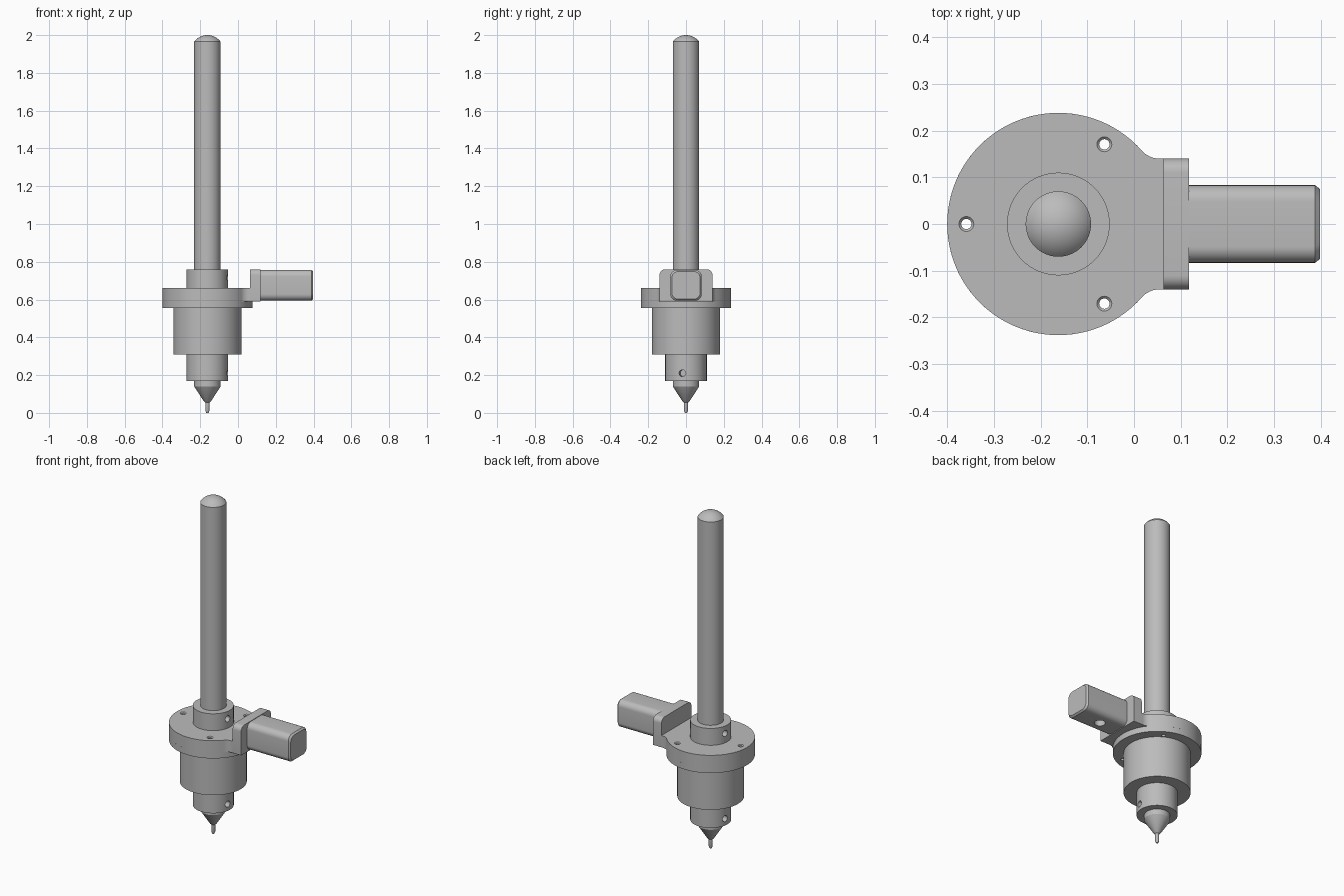
import bpy, bmesh
from math import sin, cos, pi, radians, sqrt, atan2
from mathutils import Matrix

cube = bpy.data.objects.get("Cube")
if cube:
    bpy.data.objects.remove(cube, do_unlink=True)

AXIS = -0.162          # x of the spindle axis
FLANGE_R = 0.238

steel = bpy.data.materials.new("plain grey")
steel.use_nodes = True
grey = (0.5, 0.5, 0.5, 1)
steel.diffuse_color = grey
steel.node_tree.nodes["Principled BSDF"].inputs["Base Color"].default_value = grey


def loft(name, loops, matrix=None):
    """Skin a stack of equal-length point loops and cap both ends."""
    bm = bmesh.new()
    rings = [[bm.verts.new(p) for p in loop] for loop in loops]
    n = len(rings[0])
    for a, b in zip(rings, rings[1:]):
        for i in range(n):
            j = (i + 1) % n
            bm.faces.new((a[i], a[j], b[j], b[i]))
    bm.faces.new(rings[0])
    bm.faces.new(rings[-1])
    if matrix:
        bm.transform(matrix)
    bmesh.ops.recalc_face_normals(bm, faces=bm.faces)
    mesh = bpy.data.meshes.new(name)
    bm.to_mesh(mesh)
    bm.free()
    mesh.materials.append(steel)
    ob = bpy.data.objects.new(name, mesh)
    bpy.context.collection.objects.link(ob)
    return ob


def turned(name, profile, matrix=None, n=64):
    """Round part from (radius, height) pairs, on the spindle axis by default."""
    loops = [[(r * cos(2 * pi * i / n), r * sin(2 * pi * i / n), z)
              for i in range(n)] for r, z in profile]
    return loft(name, loops, matrix or Matrix.Translation((AXIS, 0, 0)))


def arc(cx, cy, r, a0, a1, n):
    return [(cx + r * cos(a0 + (a1 - a0) * i / n),
             cy + r * sin(a0 + (a1 - a0) * i / n)) for i in range(n + 1)]


def rounded_box(y, z0, z1, r_low, r_top):
    """Section in the y-z plane with rounded corners."""
    pts = []
    for k, (sy, sz) in enumerate([(1, 1), (-1, 1), (-1, -1), (1, -1)]):
        r = r_top if sz > 0 else r_low
        cz = z1 - r if sz > 0 else z0 + r
        pts += arc(sy * (y - r), cz, r, k * pi / 2, (k + 1) * pi / 2, 8)
    return pts


def cut(ob, cutters):
    for c in cutters:
        c.hide_render = True
        mod = ob.modifiers.new("hole", 'BOOLEAN')
        mod.operation, mod.solver, mod.object = 'DIFFERENCE', 'EXACT', c
    bpy.context.view_layer.update()
    graph = bpy.context.evaluated_depsgraph_get()
    mesh = bpy.data.meshes.new_from_object(ob.evaluated_get(graph))
    ob.modifiers.clear()
    ob.data = mesh
    for c in cutters:
        bpy.data.objects.remove(c, do_unlink=True)


parts = []

# Rod with a domed top
dome_r, dome_h = 0.0875, 0.035
half = atan2(0.07, dome_r - dome_h)
dome = [(dome_r * sin(half * k / 10), 2 - dome_r + dome_r * cos(half * k / 10))
        for k in range(10, 0, -1)]
parts.append(turned("rod", [(0.07, 0.7)] + dome + [(0.001, 2)]))

# Collars, each with two opposed set screw holes
for name, z0, z1, hole_z in [("upper_collar", 0.64, 0.76, 0.715),
                             ("lower_collar", 0.17, 0.33, 0.21)]:
    collar = turned(name, [(0.11, z0), (0.11, z1)])
    holes = []
    for turn in (-10, 170):
        m = (Matrix.Translation((AXIS, 0, hole_z)) @ Matrix.Rotation(radians(turn), 4, 'Z')
             @ Matrix.Rotation(pi / 2, 4, 'Y'))
        holes.append(turned("cutter", [(0.018, 0.07), (0.018, 0.15)], m, 24))
    cut(collar, holes)
    parts.append(collar)

# Main body
parts.append(turned("body", [(0.18, 0.31), (0.18, 0.6)]))

# Nozzle: neck, cone and pin
parts.append(turned("nozzle", [(0.07, 0.18), (0.07, 0.14), (0.018, 0.06), (0.011, 0.055),
                               (0.011, 0.012), (0.006, 0)]))

# Flange: round lower disc, upper plate with a filleted tab
lower = turned("flange_lower", [(FLANGE_R, 0.555), (FLANGE_R, 0.59)], n=96)
tab_y, fillet = 0.14, 0.05
fx = sqrt((FLANGE_R + fillet) ** 2 - (tab_y + fillet) ** 2)
meet = atan2(tab_y + fillet, fx)
edge = arc(AXIS + fx, tab_y + fillet, fillet, -pi / 2, meet - pi, 8)
rim = arc(AXIS, 0, FLANGE_R, meet, 2 * pi - meet, 72)[1:-1]
outline = [(0.063, tab_y)] + edge + rim + [(x, -y) for x, y in reversed(edge)] + [(0.063, -tab_y)]
upper = loft("flange_upper", [[(x, y, z) for x, y in outline] for z in (0.59, 0.66)])
for plate in (lower, upper):
    holes = []
    for k in range(3):
        a = pi / 3 + k * 2 * pi / 3
        m = Matrix.Translation((AXIS + 0.197 * cos(a), 0.197 * sin(a), 0))
        holes.append(turned("cutter", [(0.011, 0.5), (0.011, 0.655), (0.016, 0.66),
                                       (0.016, 0.7)], m, 24))
    cut(plate, holes)
    parts.append(plate)

# Upright motor mount
section = rounded_box(0.14, 0.59, 0.76, 0.001, 0.03)
parts.append(loft("motor_mount", [[(x, y, z) for y, z in section] for x in (0.063, 0.118)]))

# Motor with a chamfered end and an outlet underneath
loops = []
for x, inset in [(0.11, 0), (0.388, 0), (0.398, 0.008)]:
    section = rounded_box(0.083 - inset, 0.594 + inset, 0.757 - inset, 0.035, 0.035)
    loops.append([(x, y, z) for y, z in section])
motor = loft("motor", loops)
cut(motor, [turned("cutter", [(0.03, 0.55), (0.03, 0.63)],
                   Matrix.Translation((0.24, 0, 0)), 32)])
parts.append(motor)

# Smooth the round surfaces, keep the edges crisp
bpy.ops.object.select_all(action='DESELECT')
for ob in parts:
    ob.select_set(True)
bpy.context.view_layer.objects.active = parts[0]
bpy.ops.object.shade_smooth_by_angle(angle=radians(25))
